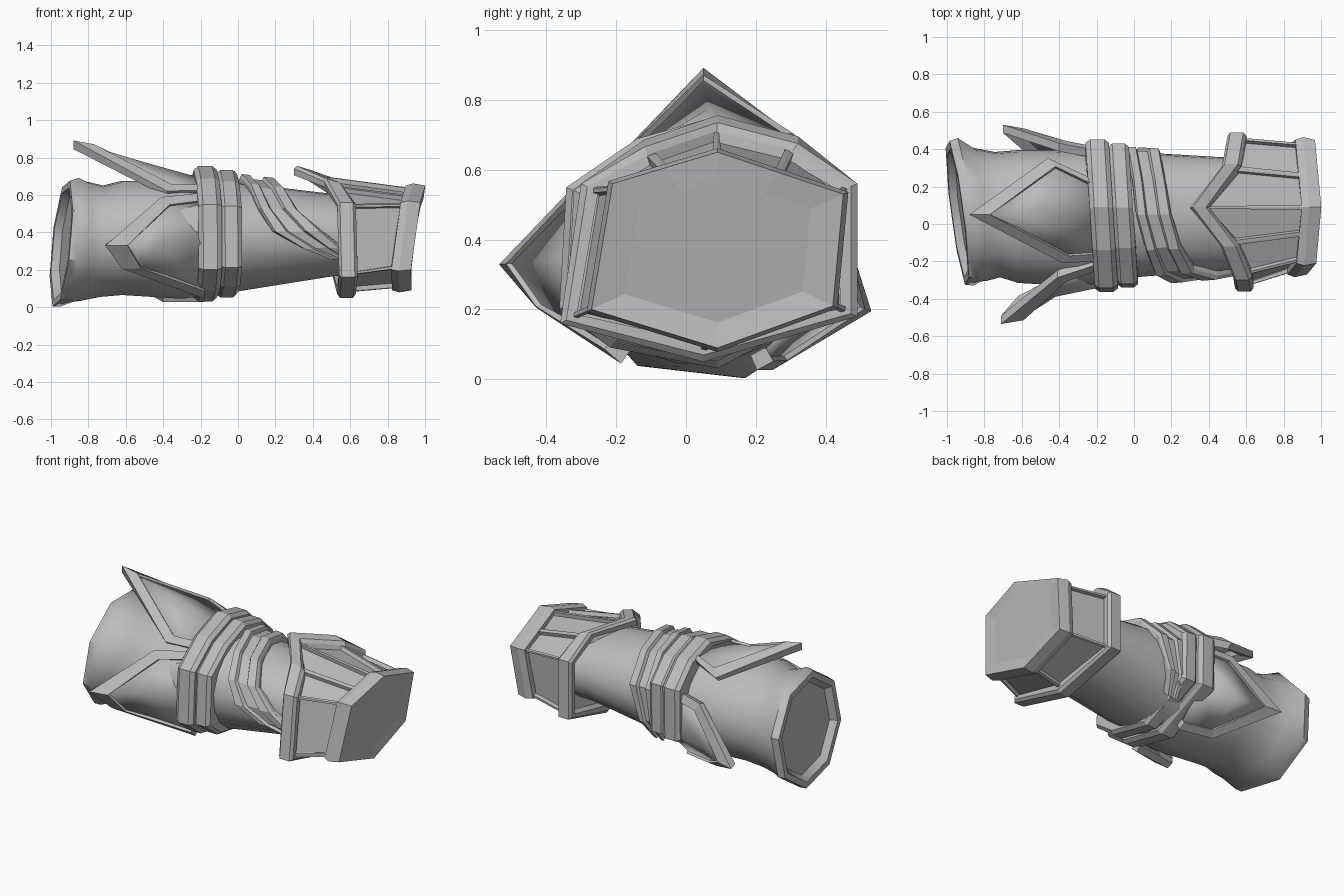
import bpy, bmesh, math
from mathutils import Vector

if "Cube" in bpy.data.objects:
    bpy.data.objects.remove(bpy.data.objects["Cube"])

CY, CZ = 0.05, 0.38
GREY = bpy.data.materials.new("plain_grey")
GREY.diffuse_color = (0.5, 0.5, 0.5, 1)
GREY.use_nodes = True
GREY.node_tree.nodes["Principled BSDF"].inputs["Base Color"].default_value = GREY.diffuse_color


def make(name, verts, faces, smooth=None, recess=None):
    bm = bmesh.new()
    vs = [bm.verts.new(v) for v in verts]
    for f in faces:
        bm.faces.new([vs[i] for i in f])
    bmesh.ops.recalc_face_normals(bm, faces=bm.faces)
    if recess:
        bmesh.ops.inset_individual(bm, faces=bm.faces[:], thickness=recess, depth=0)
        inner = bm.faces[:len(faces)]
        bmesh.ops.inset_individual(bm, faces=inner, thickness=0.006, depth=-0.024)
    me = bpy.data.meshes.new(name)
    bm.to_mesh(me)
    bm.free()
    me.materials.append(GREY)
    ob = bpy.data.objects.new(name, me)
    bpy.context.collection.objects.link(ob)
    if smooth:
        bpy.ops.object.select_all(action='DESELECT')
        ob.select_set(True)
        bpy.context.view_layer.objects.active = ob
        bpy.ops.object.shade_smooth_by_angle(angle=math.radians(smooth))
    return ob


def loft(name, rings, caps=(False, False), **kw):
    """Skin a list of equal-length closed point rings."""
    n = len(rings[0])
    faces = []
    for k in range(len(rings) - 1):
        for i in range(n):
            j = (i + 1) % n
            faces.append((k*n + i, k*n + j, k*n + n + j, k*n + n + i))
    if caps[0]:
        faces.append(tuple(range(n)))
    if caps[1]:
        faces.append(tuple(range((len(rings) - 1)*n, len(rings)*n)))
    return make(name, [p for r in rings for p in r], faces, **kw)


def radial(p):
    return Vector((0, p.y - CY, p.z - CZ)).normalized()


def band(name, A, B, out, inn, chamfer=0.0, closed=False):
    """Thick strip between edge paths A and B."""
    secs = []
    for a, b in zip(A, B):
        na, nb = radial(a), radial(b)
        side = out - 0.02 if chamfer else out
        s = [a - na*inn, a + na*side, a.lerp(b, chamfer) + na*out,
             b.lerp(a, chamfer) + nb*out, b + nb*side, b - nb*inn]
        secs.append(s if chamfer else [s[0], s[1], s[4], s[5]])
    if closed:
        secs.append(secs[0])
    return loft(name, secs, caps=(not closed, not closed))


# Sleeve body: x, y min, y max, z min, z max, end tilt
SECT = [(-0.945, -0.33, 0.45, 0.00, 0.68, 1), (-0.90, -0.335, 0.465, 0.00, 0.695, 1),
        (-0.82, -0.30, 0.40, 0.04, 0.665, 0.6), (-0.73, -0.28, 0.38, 0.06, 0.645, 0.3),
        (-0.62, -0.31, 0.39, 0.07, 0.67, 0), (-0.30, -0.33, 0.39, 0.05, 0.67, 0),
        (0.0, -0.28, 0.38, 0.09, 0.66, 0), (0.5, -0.24, 0.35, 0.17, 0.60, 0),
        (0.80, -0.20, 0.36, 0.20, 0.54, 0)]


def body_pt(x, deg, off=0.0, shrink=1.0):
    k = 0
    while k < len(SECT) - 2 and x > SECT[k + 1][0]:
        k += 1
    a, b = SECT[k], SECT[k + 1]
    t = (x - a[0])/(b[0] - a[0])
    y0, y1, z0, z1, tilt = (a[i] + (b[i] - a[i])*t for i in range(1, 6))
    c, s = math.cos(math.radians(deg)), math.sin(math.radians(deg))
    dy, dz = ((y1 - y0)/2 + off)*c*shrink, ((z1 - z0)/2 + off)*s*shrink
    return Vector((x + tilt*(0.1*dz - 0.13*dy), (y0 + y1)/2 + dy, (z0 + z1)/2 + dz))


def body_ring(x, off=0.0, shrink=1.0, shift=0.0):
    """Round ring of the sleeve; eight-sided at the flared end."""
    pts = [body_pt(x, 15 + 22.5*i, off, shrink) + Vector((shift, 0, 0)) for i in range(16)]
    if x < -0.85:
        for i in range(1, 16, 2):
            pts[i] = (pts[i - 1] + pts[(i + 1) % 16])/2
    return pts


loft("sleeve", [body_ring(-0.945, 0, 0.82, 0.04), body_ring(-0.945, 0, 0.91)]
     + [body_ring(s[0], 0.008) for s in SECT], caps=(True, True), smooth=40)

# Two heavy rings around the middle, peaked at the top and bottom
RING = [(0.09, 0.755), (0.30, 0.70), (0.455, 0.56), (0.45, 0.22),
        (0.09, 0.03), (-0.22, 0.09), (-0.365, 0.20), (-0.345, 0.55), (-0.14, 0.69)]


def ring_edge(x, scale, slant):
    return [Vector((x + slant*y, 0.05 + (y - 0.05)*scale,
                    0.39 + (z - 0.39)*scale)) for y, z in RING]


for nm, x0, x1, sc in (("wide_ring", -0.232, -0.107, 0.985),
                       ("second_ring", -0.112, 0.0, 0.93)):
    band(nm, ring_edge(x0, sc, -0.06), ring_edge(x1, sc, -0.06), 0.004, 0.12, 0.2, True)

# Spiral strap with raised edges: angle, left x, right x
STRAP = [(-45, -0.06, 0.01), (-20, -0.05, 0.06), (20, -0.03, 0.14), (60, 0.0, 0.17),
         (90, 0.02, 0.20), (120, 0.07, 0.25), (150, 0.12, 0.32),
         (175, 0.20, 0.45), (195, 0.36, 0.55), (210, 0.50, 0.62)]
band("spiral_strap", [body_pt(a, d, 0.012) for d, a, b in STRAP],
     [body_pt(b, d, 0.012) for d, a, b in STRAP], 0.022, 0.05)
for nm, f0, f1 in (("strap_left_edge", -0.05, 0.28), ("strap_right_edge", 0.6, 1.0)):
    band(nm, [body_pt(a + (b - a)*f0, d, 0.02) for d, a, b in STRAP],
         [body_pt(a + (b - a)*f1, d, 0.02) for d, a, b in STRAP], 0.034, 0.03, 0.15)


# Flared pointed guards: framed plates leaning off the sleeve.
# Each outline is base, shoulder, tip, shoulder, base as (x, angle, radius, inner x shift)
def guard(name, deg, outline, mid, base_mid):
    def pt(x, d, r):
        t = math.radians(deg + d)
        return Vector((x, CY + r*math.cos(t), 0.37 + r*math.sin(t)))
    outer = [pt(x, d, r) for x, d, r, s in outline]
    inner = [pt(x + s, d*(0.82 if s < 0.08 else 0.97), r - (0.02 if d == 0 else 0))
             for x, d, r, s in outline]
    band(name + "_frame", outer, inner, 0.006, 0.04)
    panel = [p - radial(p)*0.01 for p in inner] + [pt(*mid), pt(*base_mid)]
    ob = make(name + "_panel", panel,
              [(2, 1, 5), (2, 5, 3), (1, 0, 6, 5), (5, 6, 4, 3)], smooth=60)
    m = ob.modifiers.new("thickness", 'SOLIDIFY')
    m.thickness = 0.025


guard("front_guard", 184,
      [(-0.18, -47, 0.35, 0), (-0.41, -37, 0.395, 0.045), (-0.71, 0, 0.58, 0.12),
       (-0.62, 15, 0.50, 0.10), (-0.18, 50, 0.395, 0)], (-0.42, 0, 0.44), (-0.18, 0, 0.39))
guard("top_guard", 90,
      [(-0.18, -28, 0.36, 0), (-0.46, -46, 0.415, 0.04), (-0.88, 0, 0.515, 0.11),
       (-0.38, 46, 0.355, 0.03), (-0.18, 44, 0.35, 0)], (-0.50, -2, 0.405), (-0.18, 0, 0.315))
guard("back_guard", -20,
      [(-0.18, -46, 0.37, 0), (-0.40, -40, 0.39, 0.03), (-0.70, 0, 0.505, 0.11),
       (-0.40, 40, 0.40, 0.03), (-0.18, 46, 0.37, 0)], (-0.43, 0, 0.425), (-0.18, 0, 0.385))

# Cuff collar: left edge x, y, z around an uneven octagon, peaked on top
COLLAR = [(0.30, 0.09, 0.76), (0.47, 0.32, 0.70), (0.50, 0.49, 0.56), (0.50, 0.49, 0.18),
          (0.53, 0.05, 0.05), (0.54, -0.36, 0.16), (0.53, -0.30, 0.56), (0.46, -0.12, 0.69)]
edge_a = [Vector(p) for p in COLLAR]
edge_b = [Vector((x + 0.10, y, z - (0.03 if z > 0.6 else 0))) for x, y, z in COLLAR]
band("cuff_collar", edge_a, edge_b, 0.0, 0.055, 0.15, True)

# Tapered cuff with sunken panels
HEX = [(0.09, 0.65), (0.27, 0.59), (0.45, 0.53), (0.42, 0.21),
       (0.09, 0.09), (-0.27, 0.20), (-0.21, 0.56), (-0.06, 0.605)]


def end_ring(x, scale):
    return [Vector((x + 0.13*(z - 0.37) - 0.05*abs(y - 0.09), 0.09 + (y - 0.09)*scale,
                    0.37 + (z - 0.37)*scale)) for y, z in HEX]


start = [a.lerp(b, 0.6) - radial(a)*0.03 for a, b in zip(edge_a, edge_b)]
loft("cuff_panels", [start, end_ring(0.90, 0.95)], recess=0.018)
# Lining between collar and sleeve
loft("cuff_lining", [[p - radial(p)*0.026 for p in start],
                     [body_pt(0.62, math.degrees(math.atan2(p.z - CZ, p.y - CY)), -0.01)
                      for p in start]])

# End rim and closed end plate
loft("end_rim", [end_ring(0.86, 0.85), end_ring(0.86, 1.0), end_ring(0.90, 1.04),
                 end_ring(0.965, 1.0), end_ring(0.955, 0.74)], caps=(True, True))
